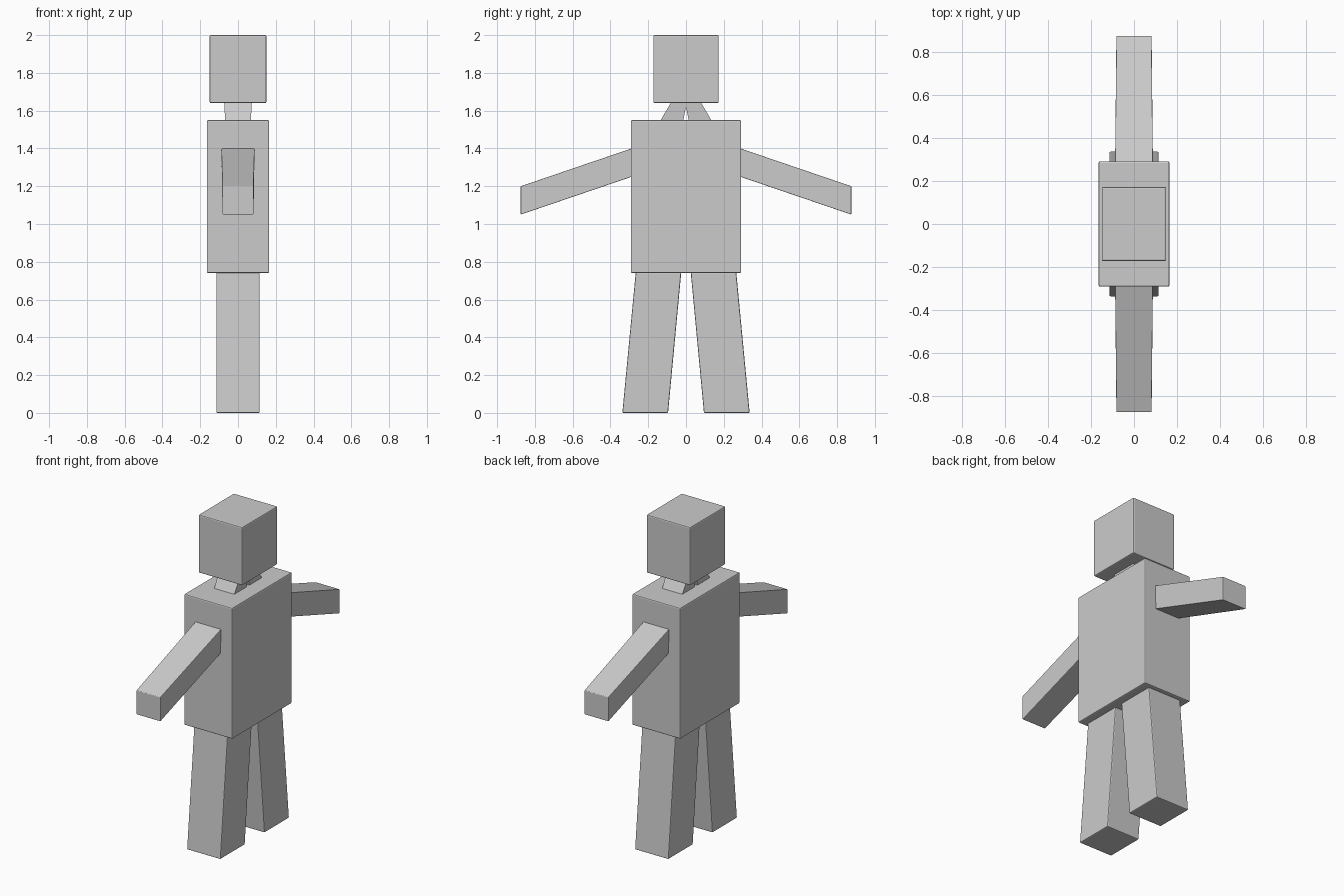
import bpy, bmesh

if "Cube" in bpy.data.objects:
    bpy.data.objects.remove(bpy.data.objects["Cube"])


def prism(name, profile, half0, half1=None, bevel=0.0):
    """Extrude a (y, z) profile along x; half width may vary per profile point."""
    halves = half0 if isinstance(half0, list) else [half0] * len(profile)
    bm = bmesh.new()
    left = [bm.verts.new((-h, y, z)) for h, (y, z) in zip(halves, profile)]
    right = [bm.verts.new((h, y, z)) for h, (y, z) in zip(halves, profile)]
    bm.faces.new(left)
    bm.faces.new(right[::-1])
    n = len(profile)
    for i in range(n):
        j = (i + 1) % n
        bm.faces.new((left[i], right[i], right[j], left[j]))
    bmesh.ops.recalc_face_normals(bm, faces=bm.faces[:])
    mesh = bpy.data.meshes.new(name)
    bm.to_mesh(mesh)
    bm.free()
    obj = bpy.data.objects.new(name, mesh)
    bpy.context.collection.objects.link(obj)
    if bevel:
        mod = obj.modifiers.new("soft_edges", 'BEVEL')
        mod.width = bevel
        mod.segments = 2
        mod.limit_method = 'ANGLE'
    return obj


def mirrored(profile, side):
    return [(side * y, z) for y, z in profile]


# Head and torso blocks
prism("head", [(-0.173, 1.64), (0.173, 1.64), (0.173, 2.0), (-0.173, 2.0)],
      0.15, bevel=0.007)
prism("torso", [(-0.292, 0.74), (0.292, 0.74), (0.292, 1.55), (-0.292, 1.55)],
      0.165, bevel=0.007)

# Neck: flared, with a narrow notch between its two roots
prism("neck", [(-0.137, 1.545), (-0.015, 1.545), (0, 1.62), (0.015, 1.545),
               (0.137, 1.545), (0.08, 1.642), (-0.08, 1.642)],
      [0.068, 0.068, 0.071, 0.068, 0.068, 0.073, 0.073])

# Arms and legs, one per side
for side, label in ((1, "back"), (-1, "front")):
    arm = [(0.288, 1.25), (0.875, 1.05), (0.875, 1.20), (0.288, 1.40)]
    prism(label + "_arm", mirrored(arm, side), [0.085, 0.082, 0.082, 0.088],
          bevel=0.003)
    leg = [(0.095, 0.0), (0.337, 0.0), (0.266, 0.745), (0.025, 0.745)]
    prism(label + "_leg", mirrored(leg, side), 0.115, bevel=0.006)
